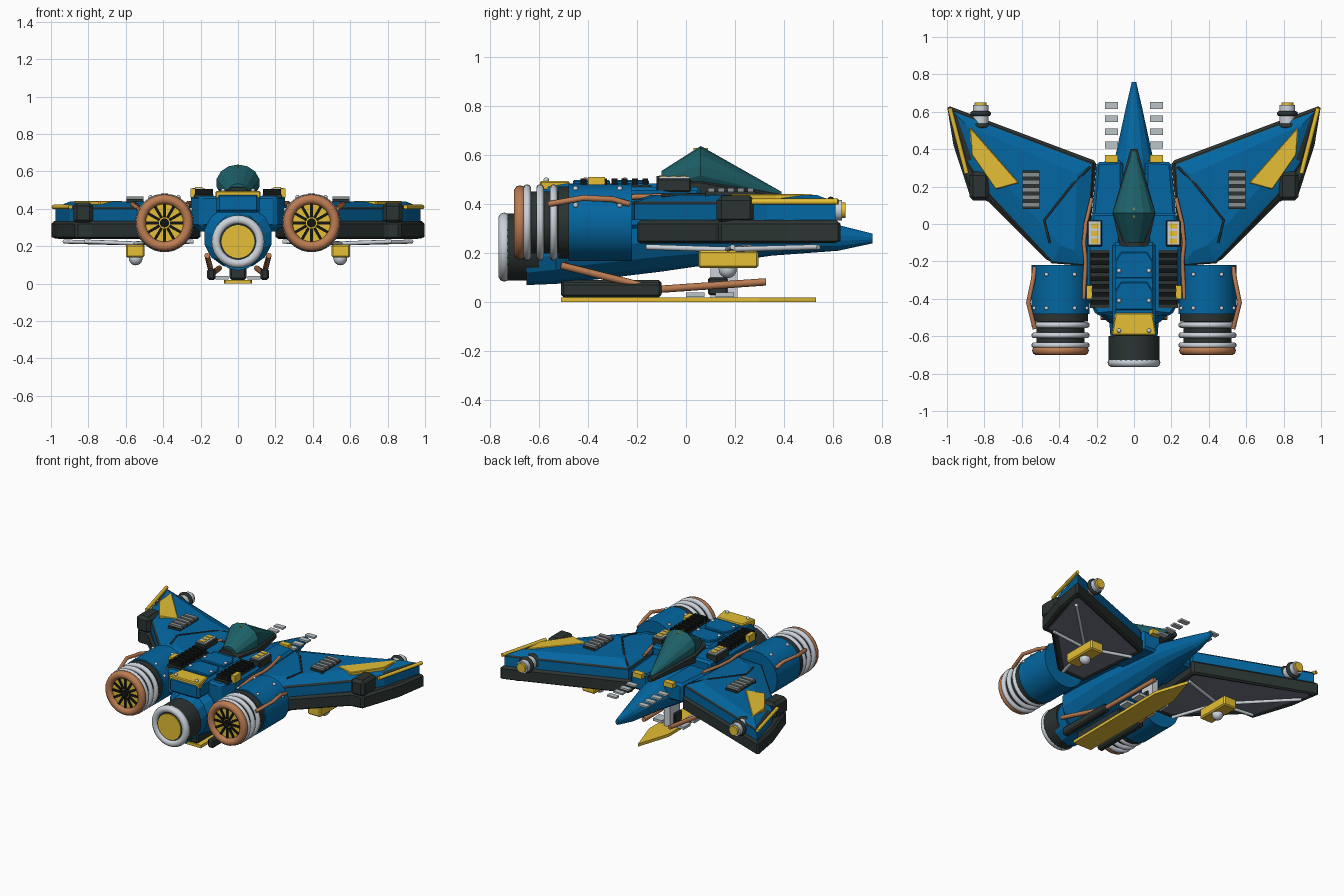
import bpy, bmesh, math
from mathutils import Vector, Matrix

old = bpy.data.objects.get("Cube")
if old:
    bpy.data.objects.remove(old, do_unlink=True)


def material(name, r, g, b):
    m = bpy.data.materials.new(name)
    m.use_nodes = True
    m.diffuse_color = (r, g, b, 1)
    m.node_tree.nodes["Principled BSDF"].inputs["Base Color"].default_value = (r, g, b, 1)
    return m


BLUE = material("hull blue", .001, .135, .36)
DARK = material("dark trim", .024, .034, .032)
YELLOW = material("marking yellow", .78, .52, .035)
SILVER = material("bright metal", .6, .65, .7)
COPPER = material("copper", .5, .2, .085)
GLASS = material("canopy teal", .012, .115, .135)
UNDER = material("underside grey", .18, .19, .24)
GREY = material("vent grey", .25, .28, .28)
STEEL = material("pale steel", .5, .56, .58)
BLACK = material("black", .006, .007, .007)


def finish(name, bm, mats, mirror=False, bevel=0, smooth=False):
    bmesh.ops.recalc_face_normals(bm, faces=bm.faces)
    me = bpy.data.meshes.new(name)
    bm.to_mesh(me)
    bm.free()
    ob = bpy.data.objects.new(name, me)
    bpy.context.collection.objects.link(ob)
    for m in mats if isinstance(mats, list) else [mats]:
        me.materials.append(m)
    if bevel:
        b = ob.modifiers.new("edge", "BEVEL")
        b.width, b.segments = bevel, 1
    if mirror:
        ob.modifiers.new("mirror", "MIRROR").use_mirror_merge = False
    if smooth:
        bpy.context.view_layer.objects.active = ob
        ob.select_set(True)
        bpy.ops.object.shade_smooth_by_angle(angle=math.radians(40))
        ob.select_set(False)
    return ob


def box(name, x, y, z, mat, mirror=False, bevel=0):
    """Box from (low, high) pairs."""
    bm = bmesh.new()
    size = Vector((x[1] - x[0], y[1] - y[0], z[1] - z[0]))
    mid = Vector((sum(x), sum(y), sum(z))) / 2
    bmesh.ops.create_cube(bm, size=1, matrix=Matrix.Translation(mid) @ Matrix.Diagonal((*size, 1)))
    return finish(name, bm, mat, mirror, bevel)


def prism(bm, pts, z0, z1):
    low = [bm.verts.new((*p, z0)) for p in pts]
    high = [bm.verts.new((*p, z1)) for p in pts]
    for i in range(len(pts)):
        j = (i + 1) % len(pts)
        bm.faces.new((low[i], low[j], high[j], high[i]))
    faces = bm.faces.new(low[::-1]), bm.faces.new(high)
    bmesh.ops.recalc_face_normals(bm, faces=bm.faces)
    return faces


def slab(name, pts, z0, z1, mat, mirror=False, bevel=0):
    bm = bmesh.new()
    prism(bm, pts, z0, z1)
    return finish(name, bm, mat, mirror, bevel)


def loft(name, rings, mat, n=12, x=0, mirror=False, smooth=False):
    """Skin ellipses (y, half width, z low, z high) along y."""
    bm = bmesh.new()
    loops = []
    for y, w, lo, hi in rings:
        ang = [2 * math.pi * (i + .5) / n for i in range(n)]
        loops.append([bm.verts.new((x + w * math.cos(a), y, (lo + hi) / 2 + (hi - lo) / 2 * math.sin(a)))
                      for a in ang])
    for a, b in zip(loops, loops[1:]):
        for i in range(n):
            bm.faces.new((a[i], a[(i + 1) % n], b[(i + 1) % n], b[i]))
    bm.faces.new(loops[0])
    bm.faces.new(loops[-1])
    return finish(name, bm, mat, mirror, 0, smooth)


def drum(name, x, z, r, y0, y1, mat, mirror=True):
    return loft(name, [(y, r, z - r, z + r) for y in (y0, y1)], mat, 28, x, mirror, True)


def ring(name, x, y, z, major, minor, mat, mirror=True):
    """Torus round the y axis."""
    bm = bmesh.new()
    grid = []
    for i in range(32):
        a = math.tau * i / 32
        row = []
        for j in range(10):
            b = math.tau * j / 10
            r = major + minor * math.cos(b)
            row.append(bm.verts.new((x + r * math.cos(a), y + minor * math.sin(b), z + r * math.sin(a))))
        grid.append(row)
    for i in range(32):
        for j in range(10):
            k, l = (i + 1) % 32, (j + 1) % 10
            bm.faces.new((grid[i][j], grid[k][j], grid[k][l], grid[i][l]))
    return finish(name, bm, mat, mirror, 0, True)


def pipe(name, pts, r, mat):
    """Tube through points, on both sides."""
    cu = bpy.data.curves.new(name, "CURVE")
    cu.dimensions, cu.bevel_depth, cu.bevel_resolution, cu.use_fill_caps = "3D", r, 2, True
    for s in (1, -1):
        sp = cu.splines.new("POLY")
        sp.points.add(len(pts) - 1)
        for p, (x, y, z) in zip(sp.points, pts):
            p.co = (s * x, y, z, 1)
    cu.materials.append(mat)
    bpy.context.collection.objects.link(bpy.data.objects.new(name, cu))


def balls(name, places, r, mat):
    bm = bmesh.new()
    for p in places:
        bmesh.ops.create_uvsphere(bm, u_segments=12, v_segments=8, radius=r, matrix=Matrix.Translation(p))
    finish(name, bm, mat, True, 0, True)


# Fuselage, deck and tail nozzle
loft("fuselage", [(-.65, .125, .07, .34), (-.53, .135, .075, .38), (-.49, .185, .078, .42),
                  (-.1, .16, .125, .45), (.35, .105, .19, .375), (.62, .045, .21, .315),
                  (.76, .012, .24, .28)], BLUE, 14)
drum("tail_nozzle", 0, .225, .137, -.75, -.6, DARK, False)
ring("tail_ring", 0, -.741, .225, .117, .024, SILVER, False)
drum("tail_glow", 0, .225, .088, -.757, -.7, YELLOW, False)
slab("shoulder", [(.06, .06), (.225, .06), (.25, -.1), (.25, -.4), (.2, -.49), (.1, -.48)],
     .3, .47, BLUE, True, .015)
slab("front_shoulder", [(.06, .34), (.2, .33), (.225, .04), (.06, .04)], .28, .41, BLUE, True, .015)
box("spine", (-.115, .115), (-.6, -.1), (.38, .485), BLUE, bevel=.015)
for y0, y1 in ((-.29, -.15), (-.46, -.31)):
    slab("spine_panel", [(-.1, y0), (.1, y0), (.1, y1 - .05), (.07, y1), (-.07, y1), (-.1, y1 - .05)],
         .48, .498, BLUE, bevel=.005)
slab("tail_panel", [(-.12, -.595), (.12, -.595), (.1, -.475), (-.1, -.475)], .455, .495, YELLOW, bevel=.006)
balls("deck_rivet", [(.08, y, .497) for y in (-.57, -.41, -.25)], .012, SILVER)

# Canopy over a dark cockpit rim
loft("cockpit_rim", [(-.12, .08, .4, .52), (.06, .124, .4, .525), (.4, .02, .4, .44)], DARK, 8)
loft("canopy", [(-.1, .055, .44, .535), (.06, .117, .44, .637), (.39, .01, .43, .45)], GLASS, 14)
box("canopy_bar", (-.004, .004), (.03, .09), (.6, .628), YELLOW)

# Deck vents, instrument boxes and tabs
box("vent_bed", (.13, .235), (-.45, -.14), (.46, .478), DARK, True)
for i in range(7):
    y = -.43 + i * .042
    box("vent_rib", (.135, .23), (y, y + .024), (.47, .505), BLACK, True)
box("instrument_box", (.17, .25), (-.12, .02), (.45, .505), DARK, True, .006)
box("instrument_plate", (.178, .242), (-.11, .015), (.5, .512), SILVER, True)
for y in (-.09, -.05, -.01):
    box("instrument_lamp", (.19, .23), (y - .013, y + .013), (.51, .516), YELLOW, True)
box("rear_tab", (.225, .255), (-.4, -.33), (.46, .51), YELLOW, True)
box("front_tab", (.085, .155), (.33, .37), (.385, .418), YELLOW, True)
for i in range(4):
    y = .405 + i * .07
    box("nose_plate", (.085, .155), (y, y + .036), (.355, .367), STEEL, True)

# Wing: dark lower slab with a sunk underside, blue upper armour
base = [(.2, .335), (1, .635), (.965, .42), (.87, .13), (.79, .13), (.46, -.2), (.25, -.2)]
bm = bmesh.new()
bottom, top = prism(bm, base, .235, .335)
bmesh.ops.inset_region(bm, faces=[bottom], thickness=.045)
for v in bottom.verts:
    v.co.z += .012
bottom.material_index = 1
finish("wing_base", bm, [DARK, UNDER], True, .015)
armour = [(.215, .325), (.975, .61), (.9, .33), (.79, .165), (.44, -.21), (.25, -.225)]
bm = bmesh.new()
bottom, top = prism(bm, armour, .335, .4)
edge = []
for inset, rise in ((.012, .01), (.025, .008), (.07, .02)):
    edge.append(bmesh.ops.inset_region(bm, faces=[top], thickness=inset)["faces"])
    for v in top.verts:
        v.co.z += rise
for f in edge[0] + edge[1]:
    if f in edge[0] or f.calc_center_median().x > .86:
        f.material_index = 1
finish("wing_armour", bm, [BLUE, DARK], True)
pipe("wing_seam", [(.235, .305, .417), (.33, .21, .438), (.48, .02, .439), (.45, -.1, .435)], .006, DARK)
slab("tip_marking", [(.878, .52), (.868, .37), (.74, .185), (.615, .22)], .41, .442, YELLOW, True, .004)
pipe("tip_strip", [(.985, .62, .41), (.895, .27, .41)], .012, YELLOW)
box("tip_pod", (.775, .88), (.125, .28), (.32, .435), DARK, True, .02)
box("wing_vent_bed", (.505, .595), (.08, .285), (.43, .452), DARK, True)
for i in range(5):
    y = .09 + i * .04
    box("wing_vent_slat", (.505, .595), (y, y + .026), (.445, .465), GREY, True)

# Wing tip guns
drum("gun_barrel", .82, .375, .042, .46, .635, SILVER)
drum("gun_lens", .82, .375, .032, .6, .65, YELLOW)
for y in (.525, .59):
    ring("gun_band", .82, y, .375, .042, .014, DARK)

# Struts and sensor under the wing
for x, y in ((.24, .26), (.93, .54), (.82, .19), (.45, -.16)):
    pipe("under_strut", [(.55, .17, .215), (x, y, .225)], .011, SILVER)
box("sensor_box", (.5, .6), (.05, .295), (.14, .21), YELLOW, True, .008)
balls("sensor_eye", [(.547, .17, .135)], .037, SILVER)

# Side engines
EX, EZ = .393, .325
drum("engine_cowl", EX, EZ, .157, -.48, -.22, BLUE)
drum("engine_collar", EX, EZ, .148, -.52, -.46, DARK)
drum("engine_core", EX, EZ, .128, -.67, -.5, DARK)
for y in (-.54, -.595, -.648):
    ring("engine_ring", EX, y, EZ, .14, .016, SILVER)
ring("intake_lip", EX, -.676, EZ, .126, .026, COPPER)
drum("fan_disc", EX, EZ, .103, -.678, -.66, YELLOW)
bm = bmesh.new()
for i in range(12):
    turn = Matrix.Translation((EX, -.68, EZ)) @ Matrix.Rotation(math.tau * i / 12, 4, "Y")
    bmesh.ops.create_cube(bm, size=1, matrix=turn @ Matrix.Translation((.065, 0, 0))
                          @ Matrix.Diagonal((.07, .01, .015, 1)))
finish("fan_blades", bm, BLACK, True)
drum("fan_hub", EX, EZ, .024, -.695, -.67, BLACK)
balls("engine_rivet", [(EX + .157 * math.sin(a), y, EZ + .157 * math.cos(a))
                       for y in (-.45, -.27) for a in (-1.1, -.5, .5, 1.1)], .011, SILVER)
pipe("engine_pipe", [(.53, -.56, .4), (.565, -.42, .425), (.54, -.3, .42), (.53, -.23, .4)], .012, COPPER)
pipe("inner_pipe", [(.225, .14, .43), (.258, 0, .432), (.268, -.1, .432), (.258, -.2, .43), (.27, -.4, .42)],
     .011, COPPER)

# Keel blade, skids and belly pipes
slab("keel_blade", [(-.07, -.51), (.07, -.51), (.075, .3), (0, .53), (-.075, .3)], 0, .02, YELLOW)
box("keel_box", (-.045, .045), (-.51, -.1), (.02, .09), DARK, bevel=.01)
box("skid", (.12, .165), (-.51, -.1), (.02, .08), DARK, True, .01)
box("keel_strut", (-.022, .022), (.1, .21), (.02, .2), SILVER)
box("strut_clamp", (-.035, .035), (.09, .17), (.03, .1), DARK, bevel=.006)
for y in (0, .12):
    box("belly_plate", (.05, .12), (y, y + .075), (.022, .04), STEEL, True)
pipe("belly_pipe", [(.165, -.51, .15), (.14, -.12, .052), (.1, .325, .083)], .015, COPPER)
